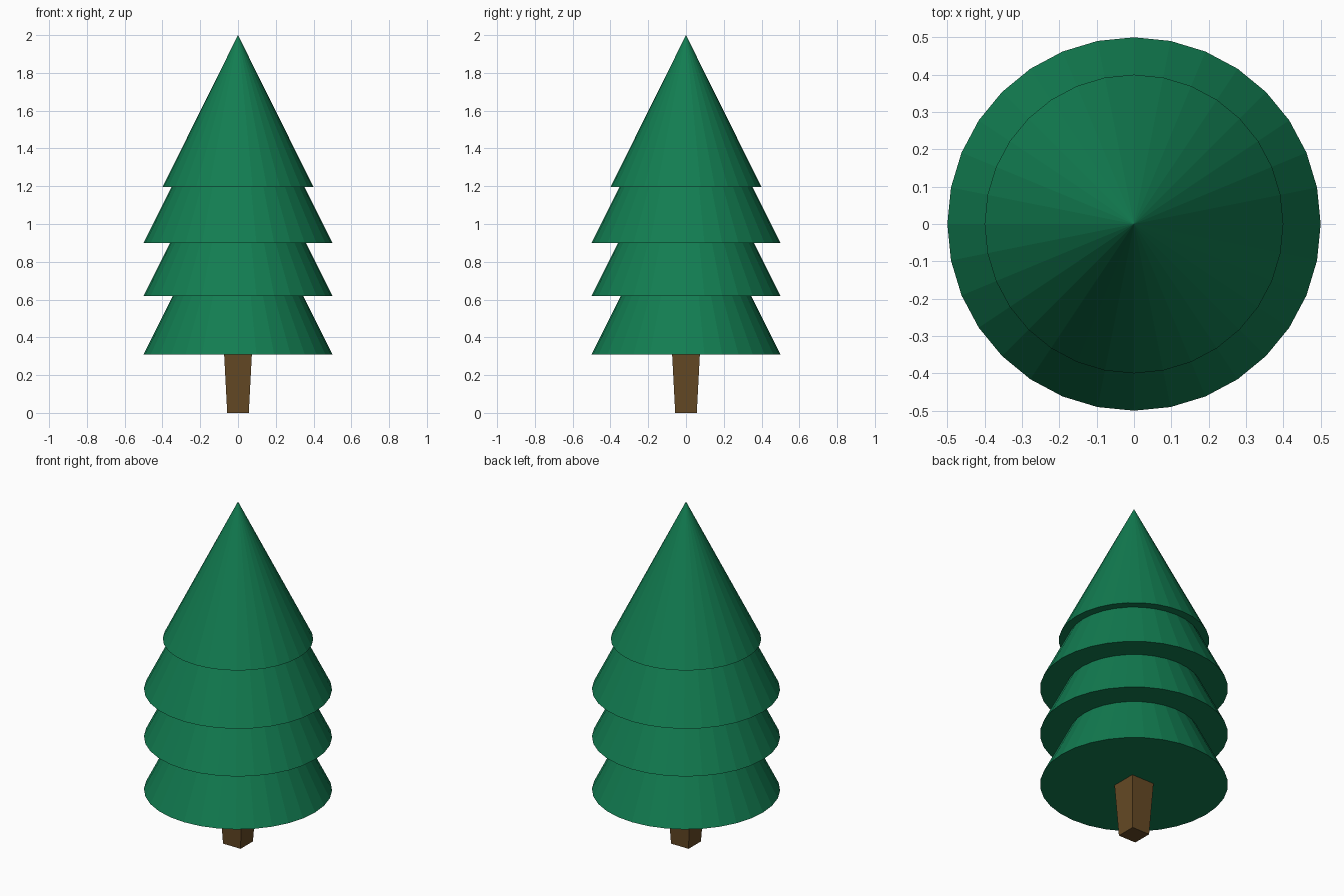
import bpy, math

if "Cube" in bpy.data.objects:
    bpy.data.objects.remove(bpy.data.objects["Cube"])


def material(name, rgb):
    m = bpy.data.materials.new(name)
    m.diffuse_color = (*rgb, 1.0)
    m.use_nodes = True
    m.node_tree.nodes["Principled BSDF"].inputs["Base Color"].default_value = m.diffuse_color
    return m


green = material("pine_green", (0.006, 0.205, 0.083))
brown = material("bark_brown", (0.130, 0.067, 0.018))


def frustum(name, sides, r_bottom, r_top, z0, z1, mat, turn=0.0):
    """Upright cone or tapered prism standing between two heights."""
    bpy.ops.mesh.primitive_cone_add(
        vertices=sides, radius1=r_bottom, radius2=r_top, depth=z1 - z0,
        location=(0, 0, (z0 + z1) / 2), rotation=(0, 0, turn))
    obj = bpy.context.object
    obj.name = name
    obj.data.materials.append(mat)
    return obj


# Foliage: nested cones sharing the same slope (radius, base height, tip height)
tiers = [(0.5, 0.31, 1.31), (0.5, 0.62, 1.62), (0.5, 0.90, 1.90), (0.4, 1.195, 2.0)]
for i, (r, z0, z1) in enumerate(tiers):
    frustum(f"foliage_tier_{i + 1}", 32, r, 0.0, z0, z1, green)

# Trunk: square post that widens upward into the lowest tier
root2 = math.sqrt(2)
frustum("trunk", 4, 0.057 * root2, 0.074 * root2, 0.0, 0.32, brown, math.pi / 4)
